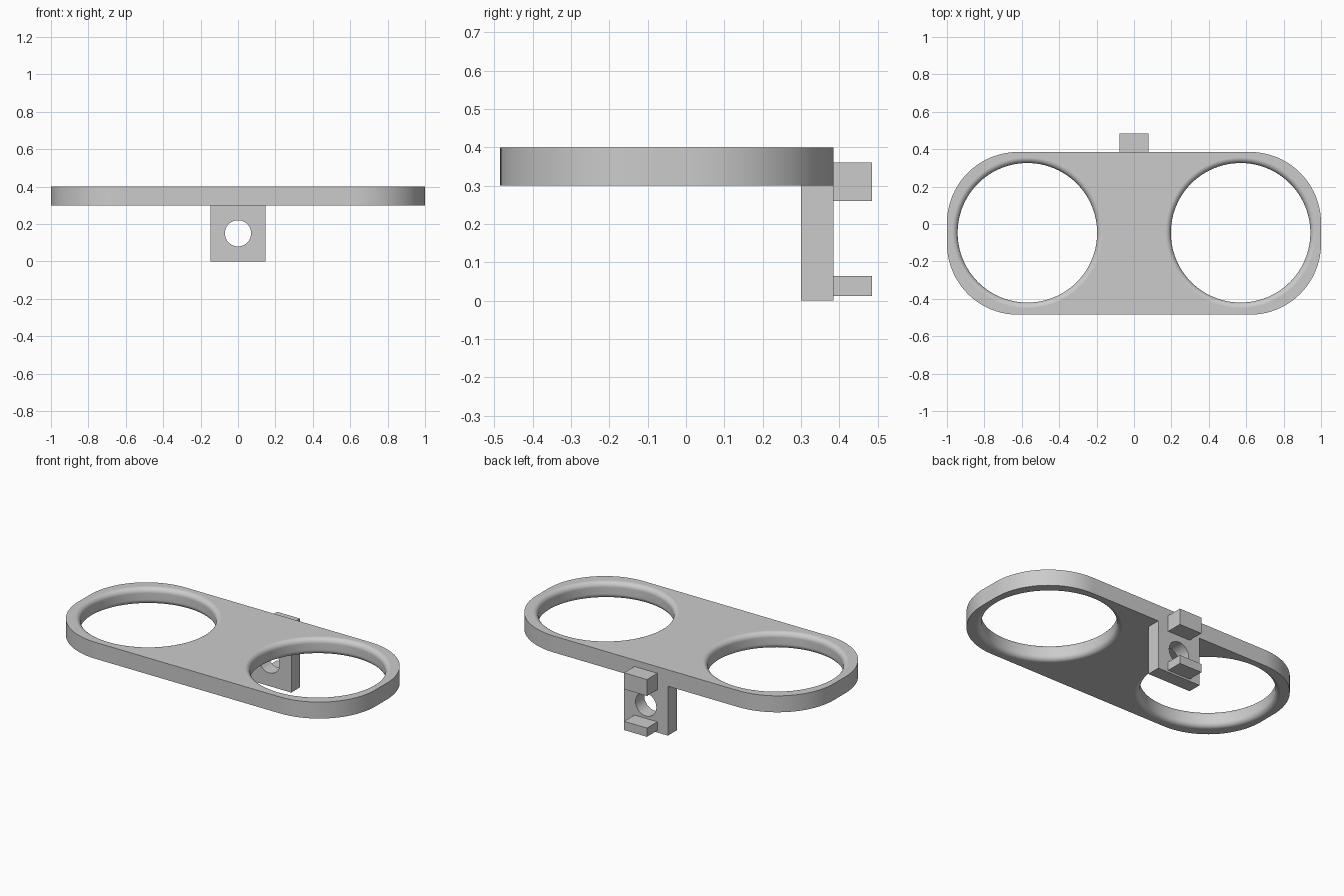
import bpy, bmesh, math
from mathutils import Vector, Matrix

cube = bpy.data.objects.get("Cube")
if cube:
    bpy.data.objects.remove(cube, do_unlink=True)

grey = bpy.data.materials.new("light grey")
grey.use_nodes = True
colour = (0.6, 0.6, 0.6, 1)
grey.diffuse_color = colour
grey.node_tree.nodes["Principled BSDF"].inputs["Base Color"].default_value = colour


def finish(name, bm):
    bmesh.ops.recalc_face_normals(bm, faces=bm.faces)
    mesh = bpy.data.meshes.new(name)
    bm.to_mesh(mesh)
    bm.free()
    mesh.materials.append(grey)
    obj = bpy.data.objects.new(name, mesh)
    bpy.context.collection.objects.link(obj)
    return obj


def box(name, low, high):
    low, high = Vector(low), Vector(high)
    bm = bmesh.new()
    size = Matrix.Diagonal((*(high - low), 1))
    bmesh.ops.create_cube(bm, size=1, matrix=Matrix.Translation((low + high) / 2) @ size)
    return finish(name, bm)


def select(obj):
    bpy.ops.object.select_all(action="DESELECT")
    obj.select_set(True)
    bpy.context.view_layer.objects.active = obj


def cut(obj, cutter):
    mod = obj.modifiers.new("hole", "BOOLEAN")
    mod.operation, mod.solver, mod.object = "DIFFERENCE", "EXACT", cutter
    select(obj)
    bpy.ops.object.modifier_apply(modifier=mod.name)
    bpy.data.objects.remove(cutter, do_unlink=True)


def smooth(obj):
    select(obj)
    bpy.ops.object.shade_smooth_by_angle(angle=math.radians(35))
    mod = obj.modifiers.new("flat tops", "WEIGHTED_NORMAL")
    mod.keep_sharp = True
    mod.weight = 100


BOTTOM, TOP = 0.3, 0.4
FRONT, BACK = -0.485, 0.385


def ring_cutter(x, y, radius, fillet, steps=6, sides=96):
    """Round cutter that flares out at the top and bottom of the plate."""
    outer = radius + fillet
    arc = [(outer - fillet * math.sin(a), fillet - fillet * math.cos(a))
           for a in (i * math.pi / 2 / steps for i in range(steps + 1))]
    profile = [(outer, BOTTOM - 0.1)]
    profile += [(r, BOTTOM + h) for r, h in arc]
    profile += [(r, TOP - h) for r, h in reversed(arc)]
    profile += [(outer, TOP + 0.1)]
    bm = bmesh.new()
    rings = [[bm.verts.new((x + r * math.cos(t), y + r * math.sin(t), z))
              for t in (2 * math.pi * k / sides for k in range(sides))]
             for r, z in profile]
    for a, b in zip(rings, rings[1:]):
        for k in range(sides):
            n = (k + 1) % sides
            bm.faces.new((a[k], a[n], b[n], b[k]))
    bm.faces.new(rings[0])
    bm.faces.new(rings[-1])
    return finish("ring_cutter", bm)


# Plate with rounded corners and two flared holes
corner, arc_steps = 0.38, 20
bm = bmesh.new()
outline = []
for quarter, (sx, sy) in enumerate([(1, 1), (-1, 1), (-1, -1), (1, -1)]):
    cx = sx * (1 - corner)
    cy = BACK - corner if sy > 0 else FRONT + corner
    for i in range(arc_steps + 1):
        a = (quarter + i / arc_steps) * math.pi / 2
        outline.append(bm.verts.new((cx + corner * math.cos(a), cy + corner * math.sin(a), BOTTOM)))
base = bm.faces.new(outline)
side = bmesh.ops.extrude_face_region(bm, geom=[base], use_keep_orig=True)
bmesh.ops.translate(bm, vec=(0, 0, TOP - BOTTOM),
                    verts=[v for v in side["geom"] if isinstance(v, bmesh.types.BMVert)])
plate = finish("ring_plate", bm)
for s in (-1, 1):
    cut(plate, ring_cutter(s * 0.57, -0.047, 0.373, 0.03))
smooth(plate)

# Hanging bracket with a screw hole
bracket = box("bracket", (-0.148, 0.3, 0), (0.148, BACK, BOTTOM))
bm = bmesh.new()
bmesh.ops.create_cone(bm, cap_ends=True, segments=48, radius1=0.07, radius2=0.07, depth=0.4,
                      matrix=Matrix.Translation((0, 0.34, 0.15)) @ Matrix.Rotation(math.pi / 2, 4, "X"))
cut(bracket, finish("screw_cutter", bm))
smooth(bracket)

# Locating tabs on the back
box("upper_tab", (-0.077, BACK, 0.26), (0.077, 0.485, 0.36))
box("lower_tab", (-0.077, BACK, 0.012), (0.077, 0.485, 0.065))
